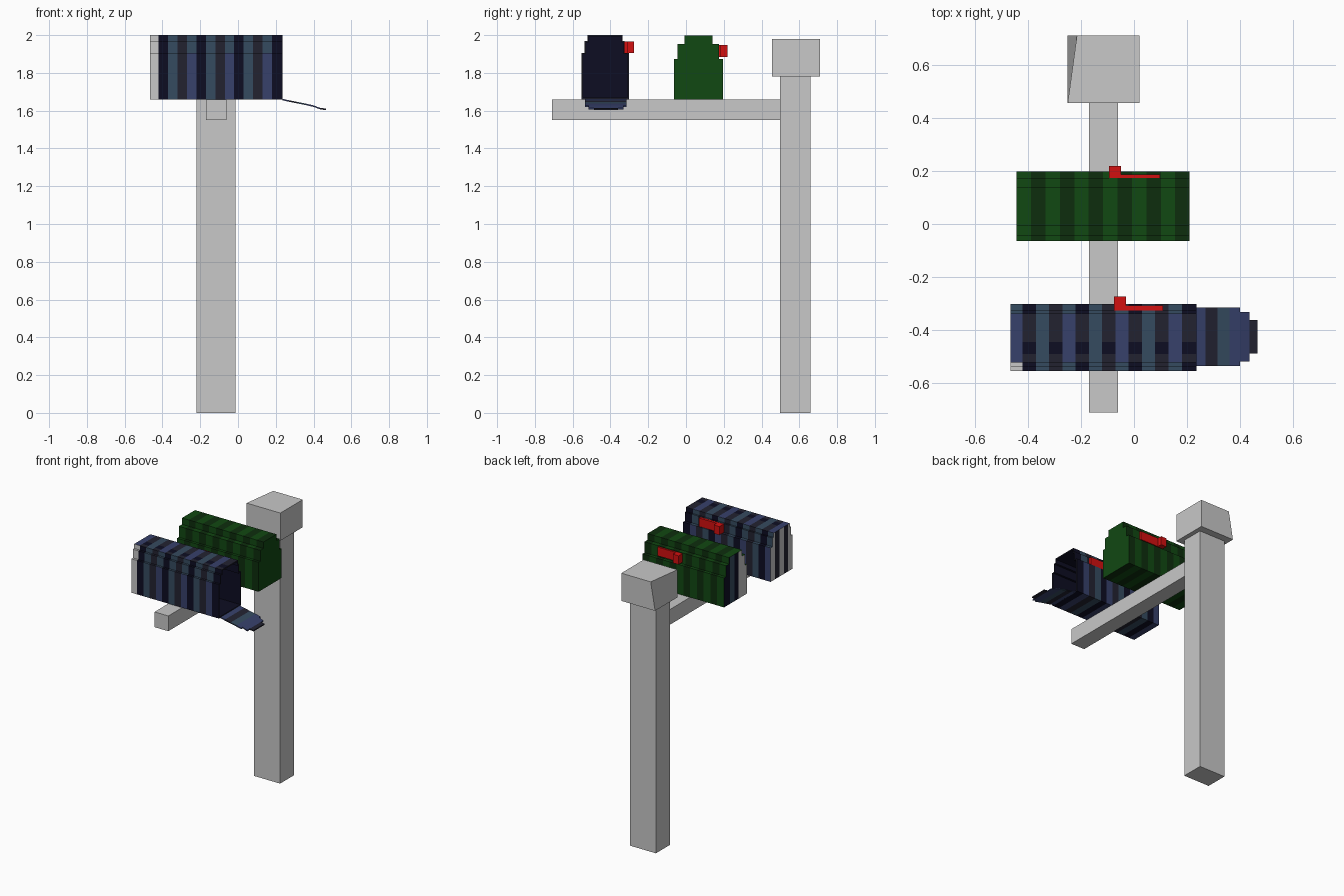
import bpy, bmesh
from mathutils import Vector

if "Cube" in bpy.data.objects:
    bpy.data.objects.remove(bpy.data.objects["Cube"])

COLOURS = {
    "stone_grey": (0.58, 0.58, 0.58), "green": (0.0055, 0.065, 0.006),
    "dark_green": (0.004, 0.027, 0.004), "red": (0.65, 0.005, 0.005),
    "slate_blue": (0.036, 0.070, 0.115), "indigo": (0.038, 0.052, 0.147),
    "charcoal_blue": (0.016, 0.016, 0.030), "navy": (0.004, 0.004, 0.016),
}
NAMES = list(COLOURS)
MATS = []
for n, c in COLOURS.items():
    m = bpy.data.materials.new(n)
    m.diffuse_color = (*c, 1)
    m.use_nodes = True
    m.node_tree.nodes["Principled BSDF"].inputs["Base Color"].default_value = m.diffuse_color
    MATS.append(m)
I = NAMES.index


def finish(name, bm):
    me = bpy.data.meshes.new(name)
    bm.to_mesh(me)
    bm.free()
    for m in MATS:
        me.materials.append(m)
    ob = bpy.data.objects.new(name, me)
    bpy.context.collection.objects.link(ob)
    return ob


def block(name, x, y, z, colour):
    bm = bmesh.new()
    bmesh.ops.create_cube(bm, size=1)
    for v in bm.verts:
        v.co = Vector([r[0] if c < 0 else r[1] for r, c in zip((x, y, z), v.co)])
    for f in bm.faces:
        f.material_index = I(colour)
    return finish(name, bm)


def arch(steps, z0, top_cuts=()):
    """Stepped arch outline (y, z), from widest step at the bottom to narrowest."""
    left, right, low = [], [], z0
    for y0, y1, z in steps:
        left += [(y0, low), (y0, z)]
        right += [(y1, low), (y1, z)]
        low = z
    return left + [(y, low) for y in top_cuts] + right[::-1]


def ring(bm, prof, x):
    return [bm.verts.new((x, y, z)) for y, z in prof]


def bridge(bm, a, b, colour):
    n = len(a)
    for i in range(n):
        j = (i + 1) % n
        f = bm.faces.new((a[i], b[i], b[j], a[j]))
        f.normal_update()
        f.material_index = I(colour(f))


def mailbox(name, prof, xs, side_colour, end_colour, end_cuts, mouth):
    bm = bmesh.new()
    rings = [ring(bm, prof, x) for x in xs]
    for k in range(len(xs) - 1):
        bridge(bm, rings[k], rings[k + 1], lambda f: side_colour(k, f))
    # back end, cut into vertical bands
    back = bm.faces.new(rings[0])
    if mouth:
        # open mouth with a dark hollow
        cy = (prof[0][0] + prof[-1][0]) / 2
        inner = [(cy + (y - cy) * 0.94, 1.83 + (z - 1.83) * 0.95) for y, z in prof]
        rim, deep = ring(bm, inner, xs[-1]), ring(bm, inner, xs[0] + 0.03)
        bridge(bm, rings[-1], rim, lambda f: "charcoal_blue")
        bridge(bm, rim, deep, lambda f: "navy")
        bm.faces.new(deep).material_index = I("navy")
    else:
        bm.faces.new(rings[-1]).material_index = I("green")
    bmesh.ops.recalc_face_normals(bm, faces=bm.faces)
    ends = [back]
    for y in end_cuts:
        geom = ends + list({e for f in ends for e in f.edges}) + list({v for f in ends for v in f.verts})
        bmesh.ops.bisect_plane(bm, geom=geom, plane_co=(0, y, 0), plane_no=(0, 1, 0))
        ends = [f for f in bm.faces if all(abs(v.co.x - xs[0]) < 1e-5 for v in f.verts)]
    for f in ends:
        f.material_index = I(end_colour(f.calc_center_bounds().y))
    return finish(name, bm)


# Post, arm and cap
block("post", (-0.22, -0.012), (0.498, 0.658), (0, 1.79), "stone_grey")
block("arm", (-0.17, -0.06), (-0.71, 0.51), (1.55, 1.66), "stone_grey")
cap = block("post_cap", (-0.25, 0.02), (0.455, 0.71), (1.78, 1.98), "stone_grey")
for v in cap.data.vertices:
    if v.co.z > 1.9 and v.co.x < 0 and v.co.y > 0.6:
        v.co.x = -0.215


# Blue striped mailbox, open at the right
def blue_side(k, f):
    up = f.normal.z if f.normal.length else 0
    c = f.calc_center_median()
    on_top = c.z > 1.995
    if k == 0 and c.y < -0.5 and not on_top:
        return "stone_grey"
    if k % 2 == 0:
        return "slate_blue" if (k // 2) % 2 or (on_top is False and c.z > 1.9) else "indigo"
    if on_top:
        return "navy" if -0.49 < c.y < -0.44 else "charcoal_blue"
    return "navy" if k % 4 == 1 else "charcoal_blue"


blue_xs = [-0.465] + [-0.42 + 0.05 * i for i in range(13)] + [0.235]
mailbox("blue_mailbox",
        arch([(-0.553, -0.302, 1.905), (-0.537, -0.325, 1.968), (-0.521, -0.337, 2.0)],
             1.66, (-0.49, -0.445)),
        blue_xs, blue_side,
        lambda y: "stone_grey" if int((y + 0.553) / 0.05) % 2 == 0 else "charcoal_blue",
        [-0.503, -0.453, -0.403, -0.353], True)

# Green striped mailbox, closed
mailbox("green_mailbox",
        arch([(-0.064, 0.197, 1.873), (-0.045, 0.174, 1.952), (-0.008, 0.14, 1.998)], 1.66),
        [-0.442 + 0.0543 * i for i in range(13)],
        lambda k, f: "dark_green" if k % 2 else "green",
        lambda y: "stone_grey" if y < 0.03 else ("navy" if y < 0.08 else
                                                 "slate_blue" if y < 0.13 else "navy"),
        [0.03, 0.08, 0.13], False)

# Dropped door: thin sloping sheet, narrowing in steps
bm = bmesh.new()
door = [(0.235, 0.27, 1.66, 1.652, 0.11, "indigo"), (0.27, 0.315, 1.652, 1.643, 0.11, "charcoal_blue"),
        (0.315, 0.36, 1.643, 1.634, 0.11, "slate_blue"), (0.36, 0.40, 1.634, 1.625, 0.11, "indigo"),
        (0.40, 0.435, 1.625, 1.612, 0.093, "indigo"), (0.435, 0.465, 1.612, 1.608, 0.063, "charcoal_blue")]
for x0, x1, z0, z1, w, col in door:
    res = bmesh.ops.create_cube(bm, size=1)["verts"]
    for v in res:
        right, top = v.co.x > 0, v.co.z > 0
        v.co = Vector((x1 if right else x0, -0.424 + (w if v.co.y > 0 else -w),
                       (z1 if right else z0) + (0.003 if top else -0.005)))
    for f in {f for v in res for f in v.link_faces}:
        f.material_index = I(col)
finish("mailbox_door", bm)


# Red flags: long bar lying on the side with a knob at its back end
def flag(prefix, x0, x1, y, z0, z1):
    block(prefix + "_flag_arm", (x0, x1), (y - 0.015, y + 0.004), (z0, z1), "red")
    block(prefix + "_flag_knob", (x0, x0 + 0.045), (y - 0.008, y + 0.037), (z0, z1), "red")


flag("blue", -0.075, 0.11, -0.311, 1.905, 1.966)
flag("green", -0.094, 0.098, 0.182, 1.885, 1.948)
